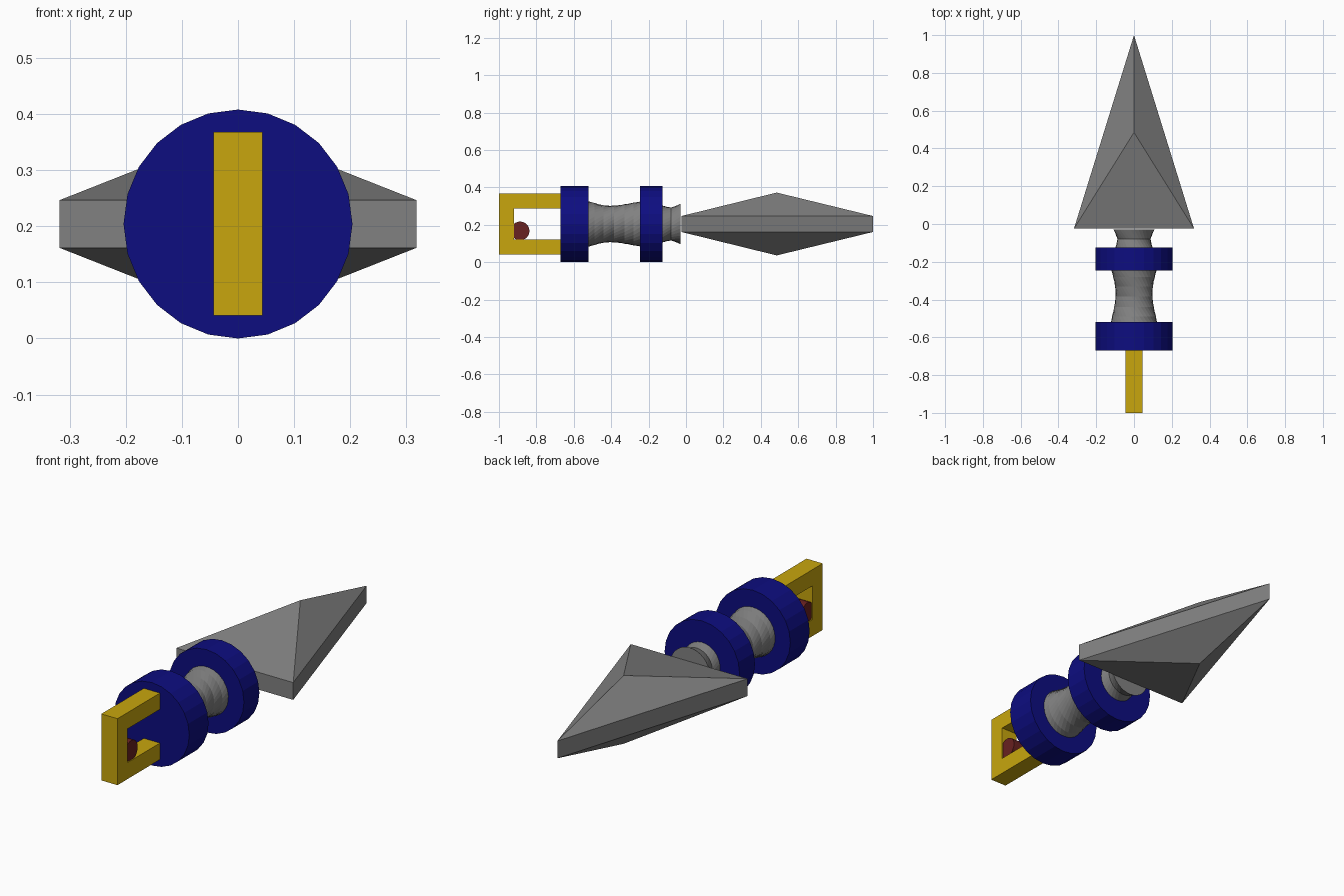
import bpy, bmesh, math

if "Cube" in bpy.data.objects:
    bpy.data.objects.remove(bpy.data.objects["Cube"])

CZ = 0.204  # height of the long axis


def material(name, rgb):
    m = bpy.data.materials.new(name)
    m.diffuse_color = (*rgb, 1)
    m.use_nodes = True
    m.node_tree.nodes["Principled BSDF"].inputs["Base Color"].default_value = m.diffuse_color
    return m


steel = material("steel grey", (0.22, 0.22, 0.22))
blue = material("navy blue", (0.004, 0.004, 0.216))
gold = material("gold", (0.58, 0.38, 0.004))
red = material("dark red", (0.14, 0.015, 0.015))


def build(name, verts, faces, mat):
    bm = bmesh.new()
    vs = [bm.verts.new(v) for v in verts]
    for f in faces:
        bm.faces.new([vs[i] for i in f])
    bmesh.ops.recalc_face_normals(bm, faces=bm.faces)
    me = bpy.data.meshes.new(name)
    bm.to_mesh(me)
    bm.free()
    me.materials.append(mat)
    ob = bpy.data.objects.new(name, me)
    bpy.context.collection.objects.link(ob)
    return ob


def loft(name, rings, mat):
    """Skin equal-length rings and cap both ends."""
    n, m = len(rings[0]), len(rings)
    faces = [[k * n + i, k * n + (i + 1) % n, (k + 1) * n + (i + 1) % n, (k + 1) * n + i]
             for k in range(m - 1) for i in range(n)]
    faces += [list(range(n)), list(range((m - 1) * n, m * n))]
    return build(name, [v for r in rings for v in r], faces, mat)


def ellipse(y, a, b, turn, n):
    ring = []
    for i in range(n):
        t = 2 * math.pi * i / n
        u, v = a * math.cos(t), b * math.sin(t)
        ring.append((u * math.cos(turn) - v * math.sin(turn), y,
                     CZ + u * math.sin(turn) + v * math.cos(turn)))
    return ring


# blade: triangular plate with a raised peak on both faces
outline = [(-0.318, -0.025), (0.318, -0.025), (0, 1.0)]
h = 0.0425
verts = [(x, y, CZ + s * h) for s in (-1, 1) for x, y in outline]
verts += [(0, 0.485, CZ - 0.168), (0, 0.485, CZ + 0.168)]
faces = []
for i in range(3):
    j = (i + 1) % 3
    faces += [(i, j, j + 3, i + 3), (i, j, 6), (i + 3, j + 3, 7)]
build("blade", verts, faces, steel)

# twisted grip, waisted between the collars
profile = [(-0.53, 0.124), (-0.49, 0.115), (-0.44, 0.103), (-0.385, 0.098), (-0.33, 0.103),
           (-0.28, 0.113), (-0.24, 0.121), (-0.13, 0.100), (-0.08, 0.088), (-0.03, 0.108)]
rings = []
for y, r in profile:
    e = 0.06 * (1 - min(1, abs(y + 0.385) / 0.145))
    rings.append(ellipse(y, r * (1 + e), r * (1 - e), (y + 0.385) * 6 + math.pi / 4, 32))
loft("twisted_grip", rings, steel)

# two round collars
for name, y0, y1 in (("rear_collar", -0.67, -0.52), ("front_collar", -0.245, -0.125)):
    loft(name, [ellipse(y, 0.204, 0.204, 0, 24) for y in (y0, y1)], blue)

# square loop at the end of the grip
loop = [(-0.66, 0.041), (-1.0, 0.041), (-1.0, 0.368), (-0.66, 0.368),
        (-0.66, 0.288), (-0.92, 0.288), (-0.92, 0.122), (-0.66, 0.122)]
loft("end_loop", [[(x, y, z) for y, z in loop] for x in (-0.044, 0.044)], gold)

# round red pin inside the loop
n = 24
pin = [(-0.887 + 0.05 * math.cos(2 * math.pi * i / n), 0.167 + 0.05 * math.sin(2 * math.pi * i / n))
       for i in range(n)]
loft("red_pin", [[(x, y, z) for y, z in pin] for x in (-0.04, 0.04)], red)
